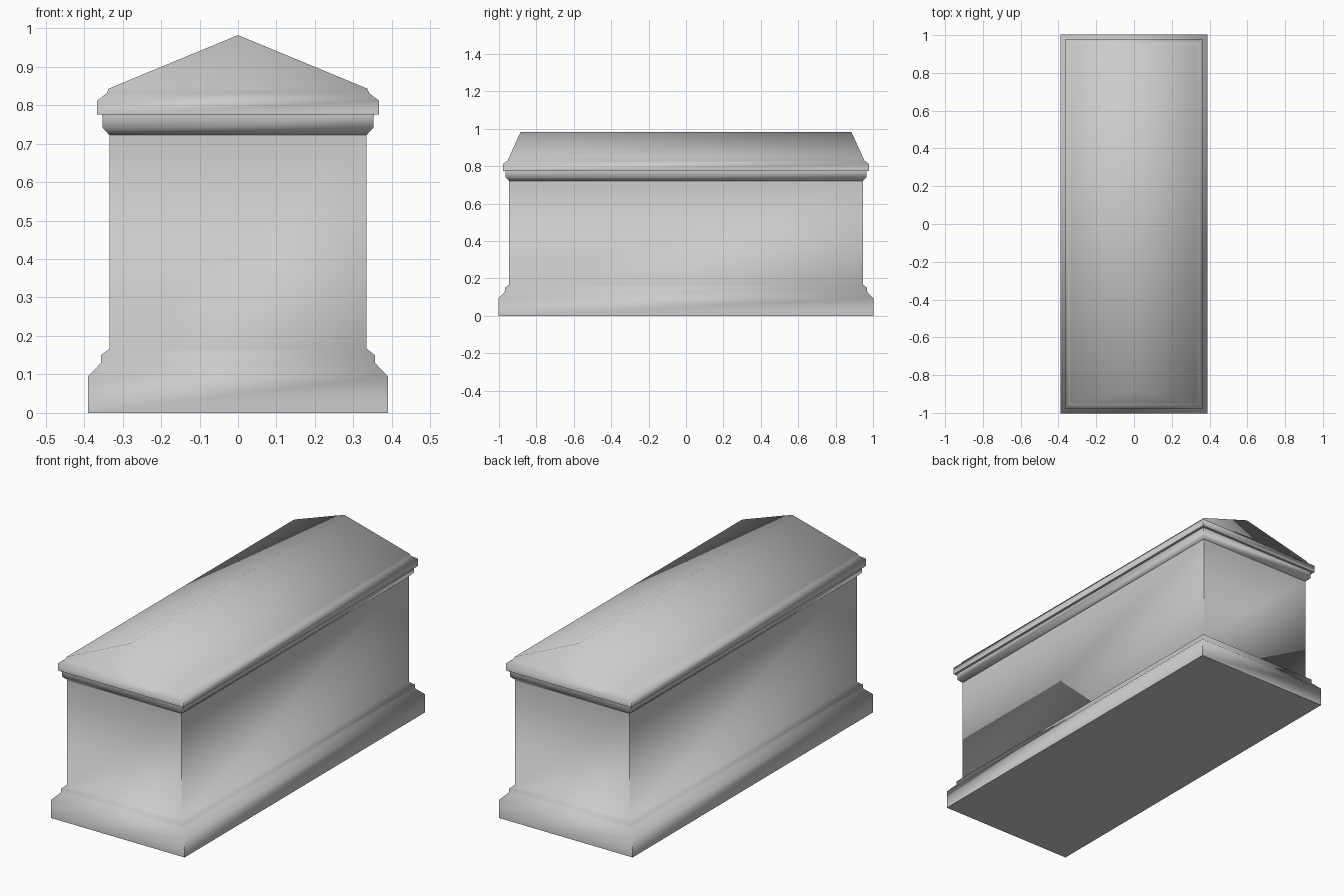
import bpy, bmesh, math

if "Cube" in bpy.data.objects:
    bpy.data.objects.remove(bpy.data.objects["Cube"])

stone = bpy.data.materials.new("grey_stone")
stone.diffuse_color = (0.6, 0.6, 0.6, 1)
stone.use_nodes = True
stone.node_tree.nodes["Principled BSDF"].inputs["Base Color"].default_value = stone.diffuse_color
LONG = 0.612   # extra half-length along y compared with x


def stacked_rings(name, profile, ridge=None, angle=70):
    """Rectangular rings (half width, height) bridged upward; capped flat or by a hipped ridge."""
    bm = bmesh.new()
    rings = []
    for w, z in profile:
        l = w + LONG
        rings.append([bm.verts.new(p) for p in
                      ((-w, -l, z), (w, -l, z), (w, l, z), (-w, l, z))])
    for low, high in zip(rings, rings[1:]):
        for i in range(4):
            j = (i + 1) % 4
            bm.faces.new((low[i], low[j], high[j], high[i]))
    bm.faces.new(rings[0][::-1])
    a, b, c, d = rings[-1]
    if ridge:
        half, z = ridge
        front = bm.verts.new((0, -half, z))
        back = bm.verts.new((0, half, z))
        for f in ((a, b, front), (b, c, back, front), (c, d, back), (d, a, front, back)):
            bm.faces.new(f)
    else:
        bm.faces.new((a, b, c, d))
    bmesh.ops.recalc_face_normals(bm, faces=bm.faces)
    mesh = bpy.data.meshes.new(name)
    bm.to_mesh(mesh)
    bm.free()
    mesh.materials.append(stone)
    ob = bpy.data.objects.new(name, mesh)
    bpy.context.collection.objects.link(ob)
    bpy.ops.object.select_all(action='DESELECT')
    ob.select_set(True)
    bpy.context.view_layer.objects.active = ob
    bpy.ops.object.shade_smooth_by_angle(angle=math.radians(angle))
    return ob


# Moulded plinth running up into the chest walls
stacked_rings("chest_and_plinth", [(0.39, 0), (0.39, 0.095), (0.356, 0.13), (0.356, 0.15),
                                   (0.334, 0.167), (0.334, 0.722)])

# Moulding below the lid
stacked_rings("cornice", [(0.334, 0.722), (0.352, 0.741), (0.353, 0.775)])

# Lid rim rising to a hipped roof
stacked_rings("lid", [(0.366, 0.775), (0.366, 0.812), (0.341, 0.831), (0.336, 0.843)],
              ridge=(0.885, 0.982))
